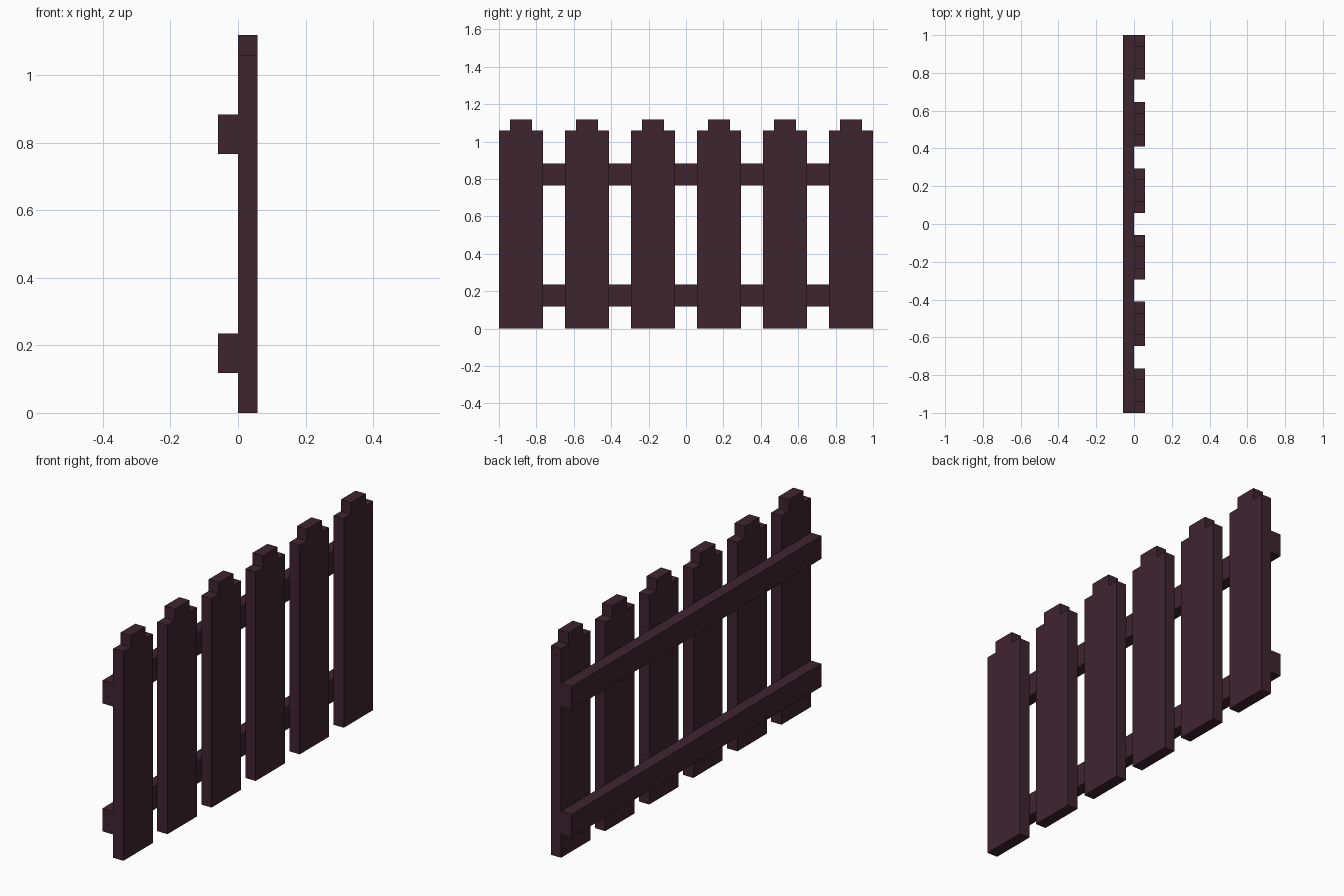
import bpy, bmesh

if "Cube" in bpy.data.objects:
    bpy.data.objects.remove(bpy.data.objects["Cube"])

wood = bpy.data.materials.new("dark_plum_wood")
wood.diffuse_color = (0.050, 0.018, 0.028, 1)
wood.use_nodes = True
wood.node_tree.nodes["Principled BSDF"].inputs["Base Color"].default_value = wood.diffuse_color


def prism(name, profile, x0, x1, y=0.0):
    """Extrude a (y, z) outline along x."""
    bm = bmesh.new()
    face = bm.faces.new([bm.verts.new((x0, py, pz)) for py, pz in profile])
    ext = bmesh.ops.extrude_face_region(bm, geom=[face])
    verts = [v for v in ext["geom"] if isinstance(v, bmesh.types.BMVert)]
    bmesh.ops.translate(bm, verts=verts, vec=(x1 - x0, 0, 0))
    bmesh.ops.recalc_face_normals(bm, faces=bm.faces)
    mesh = bpy.data.meshes.new(name)
    bm.to_mesh(mesh)
    bm.free()
    mesh.materials.append(wood)
    obj = bpy.data.objects.new(name, mesh)
    obj.location.y = y
    bpy.context.collection.objects.link(obj)
    return obj


# Six pickets with stepped tops
T = 0.0588
half = [(2 * T, 0), (2 * T, 1.059), (T, 1.059), (T, 1.118)]
picket = half + [(-y, z) for y, z in reversed(half)]
for i in range(6):
    prism(f"picket_{i + 1}", picket, 0, T - 0.001, (i - 2.5) * 6 * T)

# Two full-length rails on the back of the pickets
for name, z0, z1 in (("lower_rail", 0.118, 0.235), ("upper_rail", 0.766, 0.883)):
    prism(name, [(-1, z0), (1, z0), (1, z1), (-1, z1)], -T, 0)
